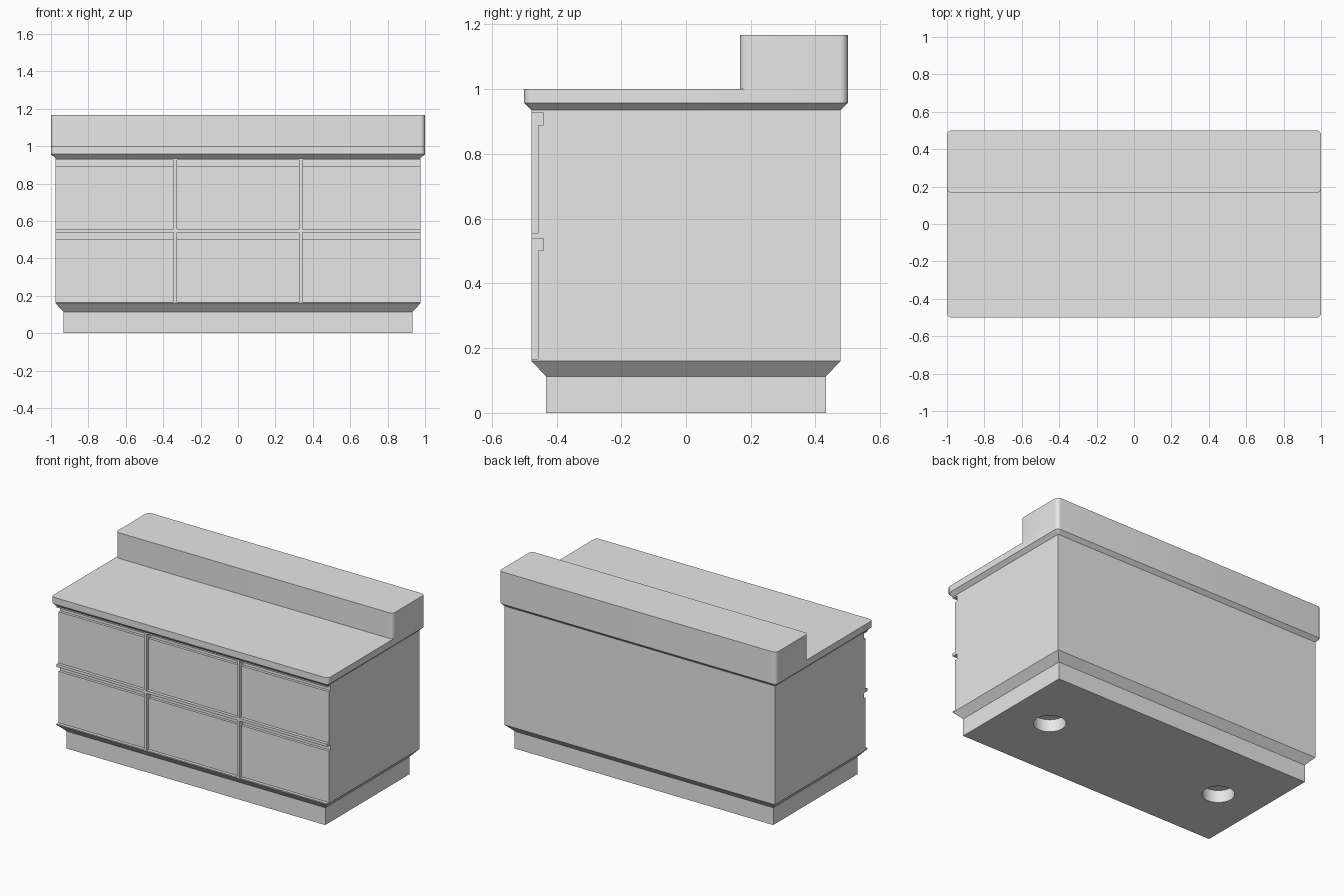
import bpy, bmesh, math
from mathutils import Matrix

cube = bpy.data.objects.get("Cube")
if cube:
    bpy.data.objects.remove(cube, do_unlink=True)

grey = bpy.data.materials.new("light grey")
grey.use_nodes = True
grey.diffuse_color = (0.8, 0.8, 0.8, 1)
grey.node_tree.nodes["Principled BSDF"].inputs["Base Color"].default_value = (0.8, 0.8, 0.8, 1)


def finish(bm, name):
    bmesh.ops.recalc_face_normals(bm, faces=bm.faces)
    mesh = bpy.data.meshes.new(name)
    bm.to_mesh(mesh)
    bm.free()
    mesh.materials.append(grey)
    obj = bpy.data.objects.new(name, mesh)
    bpy.context.collection.objects.link(obj)
    return obj


def outline(x, y0, y1, r, segments=6):
    """Rectangle outline, with rounded corners when r > 0."""
    corners = [(x, y1, 0), (-x, y1, 1), (-x, y0, 2), (x, y0, 3)]
    if r == 0:
        return [(cx, cy) for cx, cy, q in corners]
    points = []
    for cx, cy, q in corners:
        mx = cx - math.copysign(r, cx)
        my = cy - r if cy == y1 else cy + r
        for i in range(segments + 1):
            a = (q + i / segments) * math.pi / 2
            points.append((mx + r * math.cos(a), my + r * math.sin(a)))
    return points


def loft(name, levels):
    """Join (z, outline) levels into a closed solid."""
    bm = bmesh.new()
    rings = [[bm.verts.new((px, py, z)) for px, py in pts] for z, pts in levels]
    for a, b in zip(rings, rings[1:]):
        for i in range(len(a)):
            j = (i + 1) % len(a)
            bm.faces.new((a[i], a[j], b[j], b[i]))
    bm.faces.new(rings[0][::-1])
    bm.faces.new(rings[-1])
    return finish(bm, name)


def box_outline(x, y):
    return outline(x, -y, y, 0)


# Cabinet with recessed plinth
BX, BY = 0.976, 0.477
cabinet = loft("cabinet", [
    (0, box_outline(0.933, 0.433)),
    (0.113, box_outline(0.933, 0.433)),
    (0.16, box_outline(BX, BY)),
    (0.935, box_outline(BX, BY)),
])

# Drawer recesses with a finger groove along the top of each
cut = bmesh.new()
for low, high in ((0.167, 0.538), (0.556, 0.926)):
    for x0, x1 in ((-1.1, -0.345), (-0.325, 0.325), (0.345, 1.1)):
        profile = [(-0.6, low), (-0.457, low), (-0.457, high - 0.036),
                   (-0.44, high - 0.036), (-0.44, high), (-0.6, high)]
        face = cut.faces.new([cut.verts.new((x0, y, z)) for y, z in profile])
        grown = bmesh.ops.extrude_face_region(cut, geom=[face])["geom"]
        moved = [v for v in grown if isinstance(v, bmesh.types.BMVert)]
        bmesh.ops.translate(cut, verts=moved, vec=(x1 - x0, 0, 0))

# Round sockets in the underside
for x in (-0.64, 0.64):
    bmesh.ops.create_cone(cut, cap_ends=True, segments=48, radius1=0.095,
                          radius2=0.095, depth=0.16,
                          matrix=Matrix.Translation((x, 0, 0)))
cutter = finish(cut, "recess_cutter")
cutter.hide_render = True

mod = cabinet.modifiers.new("recesses", "BOOLEAN")
mod.operation = "DIFFERENCE"
mod.solver = "EXACT"
mod.object = cutter
bpy.context.view_layer.objects.active = cabinet
bpy.ops.object.modifier_apply(modifier=mod.name)
bpy.data.objects.remove(cutter, do_unlink=True)

# Worktop with chamfered underside and rounded corners
R = 0.025
worktop = loft("worktop", [
    (0.935, outline(BX, -BY, BY, 0.002)),
    (0.957, outline(1, -0.5, 0.5, R)),
    (1.0, outline(1, -0.5, 0.5, R)),
])

# Raised back ledge
ledge_outline = outline(1, 0.167, 0.5, R)
ledge = loft("back_ledge", [(1.0, ledge_outline), (1.167, ledge_outline)])

# Smooth the rounded corners and sockets, keep edges sharp
bpy.ops.object.select_all(action="DESELECT")
for obj in (cabinet, worktop, ledge):
    obj.select_set(True)
bpy.context.view_layer.objects.active = cabinet
bpy.ops.object.shade_smooth_by_angle(angle=math.radians(30))
